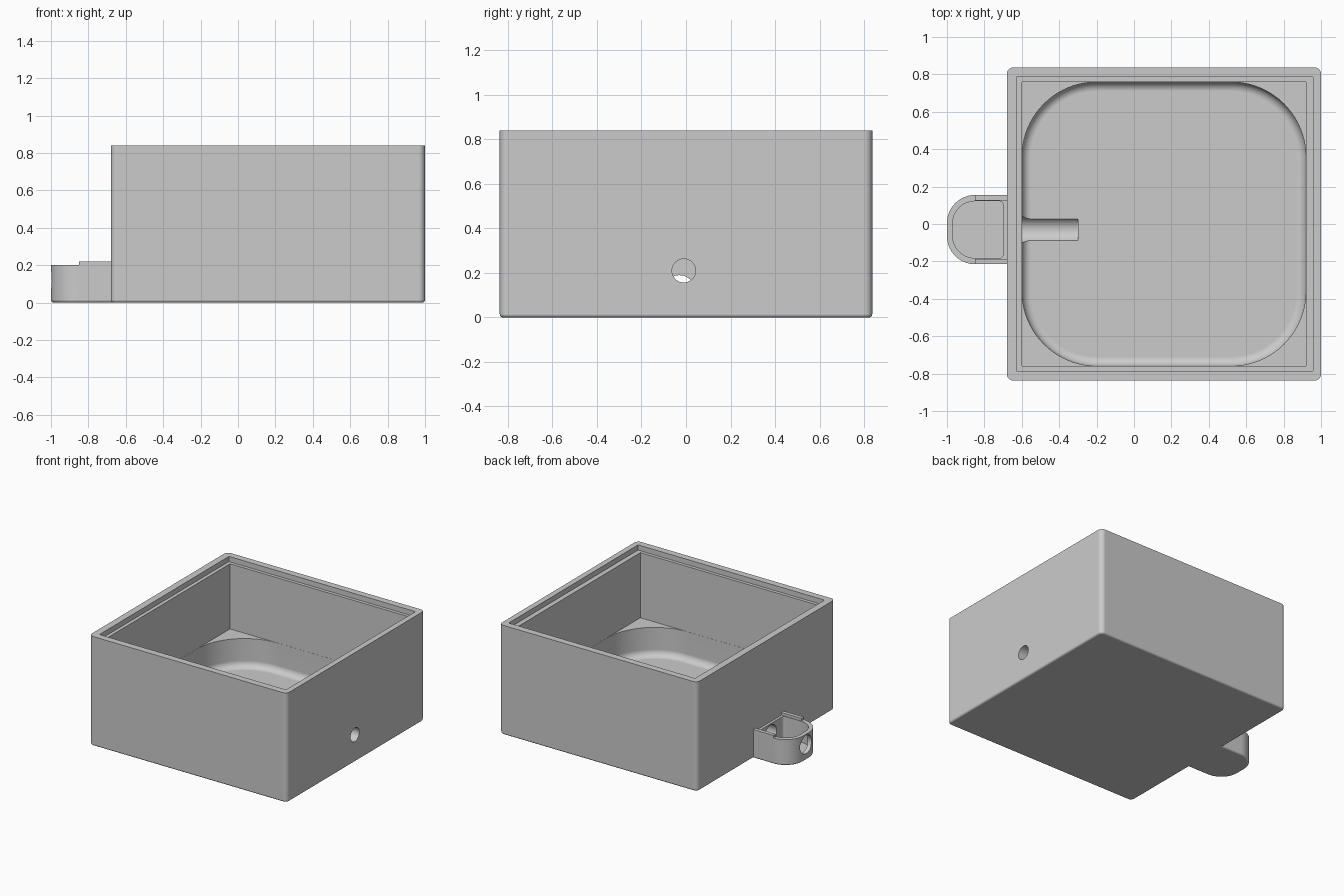
import bpy, bmesh, math
from mathutils import Matrix

old = bpy.data.objects.get("Cube")
if old:
    bpy.data.objects.remove(old, do_unlink=True)

grey = bpy.data.materials.new("plain grey")
grey.use_nodes = True
GREY = (0.6, 0.6, 0.6, 1)
grey.diffuse_color = GREY
grey.node_tree.nodes["Principled BSDF"].inputs["Base Color"].default_value = GREY


def make_object(name, bm):
    bmesh.ops.recalc_face_normals(bm, faces=bm.faces)
    mesh = bpy.data.meshes.new(name)
    bm.to_mesh(mesh)
    bm.free()
    mesh.materials.append(grey)
    obj = bpy.data.objects.new(name, mesh)
    bpy.context.collection.objects.link(obj)
    return obj


def outline(x0, x1, y0, y1, r_left, r_right, inset, steps):
    """Rounded rectangle, counter-clockwise, with separate left and right radii."""
    pts = []
    corners = [(x1, y1, -1, -1, r_right), (x0, y1, 1, -1, r_left),
               (x0, y0, 1, 1, r_left), (x1, y0, -1, 1, r_right)]
    for i, (x, y, sx, sy, r) in enumerate(corners):
        rad = max(r - inset, 0.003) if r else 0
        cx, cy = x + sx * (inset + rad), y + sy * (inset + rad)
        for k in range(steps + 1 if r else 1):
            a = math.pi / 2 * (i + k / steps)
            pts.append((cx + rad * math.cos(a), cy + rad * math.sin(a)))
    return pts


def block(name, x, y, z, r_left=0, r_right=0, fillet=0, steps=8):
    """Upright rounded block whose bottom edge may be filleted."""
    rings = [(0, z[0])]
    if fillet:
        angles = [math.pi / 2 * k / 6 for k in range(7)]
        rings = [(fillet * (1 - math.sin(a)), z[0] + fillet * (1 - math.cos(a)))
                 for a in angles]
    rings.append((0, z[1]))
    bm = bmesh.new()
    loops = [[bm.verts.new((px, py, h))
              for px, py in outline(*x, *y, r_left, r_right, inset, steps)]
             for inset, h in rings]
    n = len(loops[0])
    for low, high in zip(loops, loops[1:]):
        for i in range(n):
            j = (i + 1) % n
            bm.faces.new((low[i], low[j], high[j], high[i]))
    bm.faces.new(loops[0][::-1])
    bm.faces.new(loops[-1])
    return make_object(name, bm)


def bore(name, x0, x1, y, z, radius):
    """Round cutter lying along x."""
    bm = bmesh.new()
    turn = Matrix.Translation(((x0 + x1) / 2, y, z)) @ Matrix.Rotation(math.pi / 2, 4, "Y")
    bmesh.ops.create_cone(bm, cap_ends=True, segments=40, radius1=radius,
                          radius2=radius, depth=x1 - x0, matrix=turn)
    return make_object(name, bm)


def cut(obj, cutters):
    bpy.context.view_layer.objects.active = obj
    for cutter in cutters:
        cutter.hide_render = True
        mod = obj.modifiers.new("cut", "BOOLEAN")
        mod.operation = "DIFFERENCE"
        mod.solver = "EXACT"
        mod.object = cutter
        bpy.ops.object.modifier_apply(modifier=mod.name)


def finish(obj):
    bpy.ops.object.select_all(action="DESELECT")
    obj.select_set(True)
    bpy.context.view_layer.objects.active = obj
    bpy.ops.object.shade_smooth_by_angle(angle=math.radians(30))
    mod = obj.modifiers.new("even shading", "WEIGHTED_NORMAL")
    mod.keep_sharp = True


# Cable tunnel shared by the pocket and the box
tunnel = bore("tunnel_cutter", -1.1, -0.3, -0.03, 0.12, 0.07)

# Main box: lid ledge, square cavity, rounded lower bowl and side hole
box = block("box_body", (-0.68, 1.0), (-0.837, 0.837), (0, 0.84), 0.035, 0.035, 0.015)
box_cutters = [
    block("lid_ledge_cutter", (-0.627, 0.957), (-0.785, 0.785), (0.8, 0.9)),
    block("cavity_cutter", (-0.6, 0.92), (-0.76, 0.76), (0.3, 0.85)),
    block("bowl_cutter", (-0.599, 0.919), (-0.759, 0.759), (0.08, 0.4),
          0.4, 0.4, 0.05, steps=20),
    bore("side_hole_cutter", 0.8, 1.1, -0.01, 0.21, 0.053),
]
cut(box, box_cutters + [tunnel])

# Side pocket: rounded outer end, hollow inside, raised side rails
pocket = block("side_pocket", (-1.0, -0.66), (-0.215, 0.155), (0, 0.22),
               0.15, 0, 0.015, steps=14)
pocket_cutters = [
    block("pocket_hollow_cutter", (-0.97, -0.7), (-0.182, 0.122), (0.04, 0.3),
          0.12, 0.02, steps=12),
    block("rim_step_cutter", (-1.1, -0.85), (-0.3, 0.3), (0.2, 0.3)),
    block("rail_gap_cutter", (-0.9, -0.6), (-0.186, 0.126), (0.2, 0.35)),
]
cut(pocket, pocket_cutters + [tunnel])

for part in (box, pocket):
    finish(part)
for cutter in box_cutters + pocket_cutters + [tunnel]:
    bpy.data.objects.remove(cutter, do_unlink=True)
